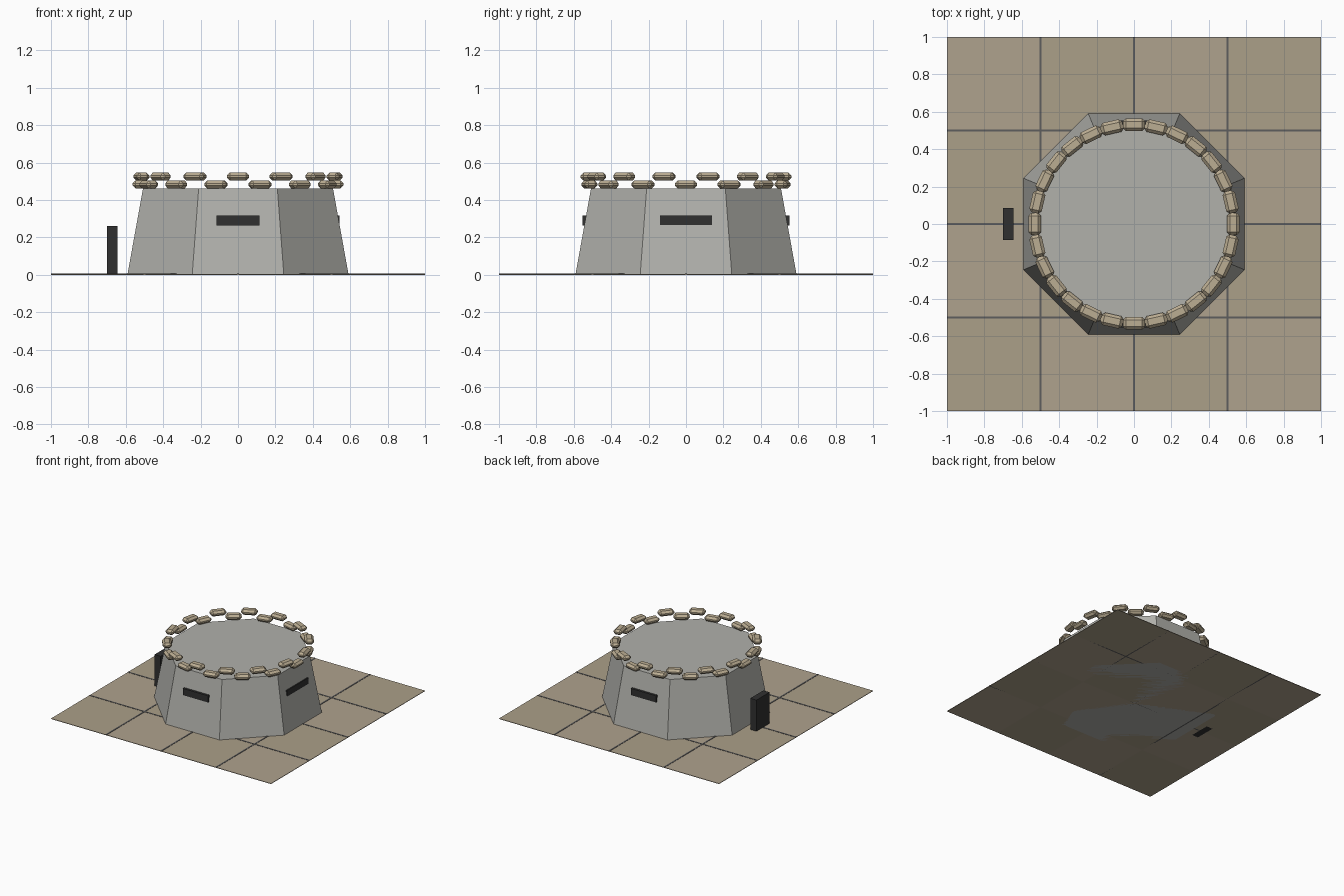
import bpy, math
from math import radians, cos, sin

if "Cube" in bpy.data.objects:
    bpy.data.objects.remove(bpy.data.objects["Cube"])


def material(name, rgb):
    m = bpy.data.materials.new(name)
    m.diffuse_color = (*rgb, 1)
    m.use_nodes = True
    m.node_tree.nodes["Principled BSDF"].inputs["Base Color"].default_value = m.diffuse_color
    return m


CONCRETE = material("concrete", (0.44, 0.44, 0.41))
DARK = material("dark_metal", (0.03, 0.03, 0.03))
SAND = material("sandbag_cloth", (0.50, 0.42, 0.29))
JOINT = material("joint", (0.11, 0.11, 0.11))
TILES = [material("slab_a", (0.41, 0.35, 0.25)), material("slab_b", (0.43, 0.36, 0.27))]


def box(name, loc, size, mat, rot=0.0, bevel=0.0):
    bpy.ops.mesh.primitive_cube_add(size=1, location=loc)
    ob = bpy.context.object
    ob.name = name
    ob.scale = size
    bpy.ops.object.transform_apply(location=False, rotation=False, scale=True)
    ob.rotation_euler.z = rot
    ob.data.materials.append(mat)
    if bevel:
        mod = ob.modifiers.new("chamfer", "BEVEL")
        mod.width = bevel
        mod.segments = 1
    return ob


# paved ground: 4 x 4 slabs with thin joint strips
for i in range(4):
    for j in range(4):
        box("ground_slab", (-0.75 + 0.5 * i, -0.75 + 0.5 * j, 0.002),
            (0.5, 0.5, 0.004), TILES[(i + j) % 2])
for p in (-0.5, 0, 0.5):
    box("joint_strip_y", (p, 0, 0.003), (0.012, 2, 0.006), JOINT)
    box("joint_strip_x", (0, p, 0.003), (2, 0.012, 0.006), JOINT)

# tapered octagonal bunker, flat face to the front
bpy.ops.mesh.primitive_cone_add(vertices=8, radius1=0.64, radius2=0.55, depth=0.46,
                                location=(0, 0, 0.23), rotation=(0, 0, radians(22.5)))
bunker = bpy.context.object
bunker.name = "bunker_body"
bunker.data.materials.append(CONCRETE)

# firing slits on front, back and right
for name, y in (("front_slit", -0.523), ("back_slit", 0.523)):
    box(name, (0, y, 0.29), (0.23, 0.06, 0.055), DARK)
box("right_slit", (0.513, 0, 0.29), (0.06, 0.28, 0.055), DARK)

# free-standing door slab on the left
box("door", (-0.672, 0, 0.13), (0.056, 0.17, 0.26), DARK)

# two staggered rings of sandbags
for name, z, shift in (("lower_sandbag", 0.483, 0.5), ("upper_sandbag", 0.525, 0.0)):
    for k in range(14):
        a = radians(-90) + (k + shift) * math.tau / 14
        box(name, (0.53 * cos(a), 0.53 * sin(a), z), (0.12, 0.068, 0.043),
            SAND, rot=a + radians(90), bevel=0.016)
